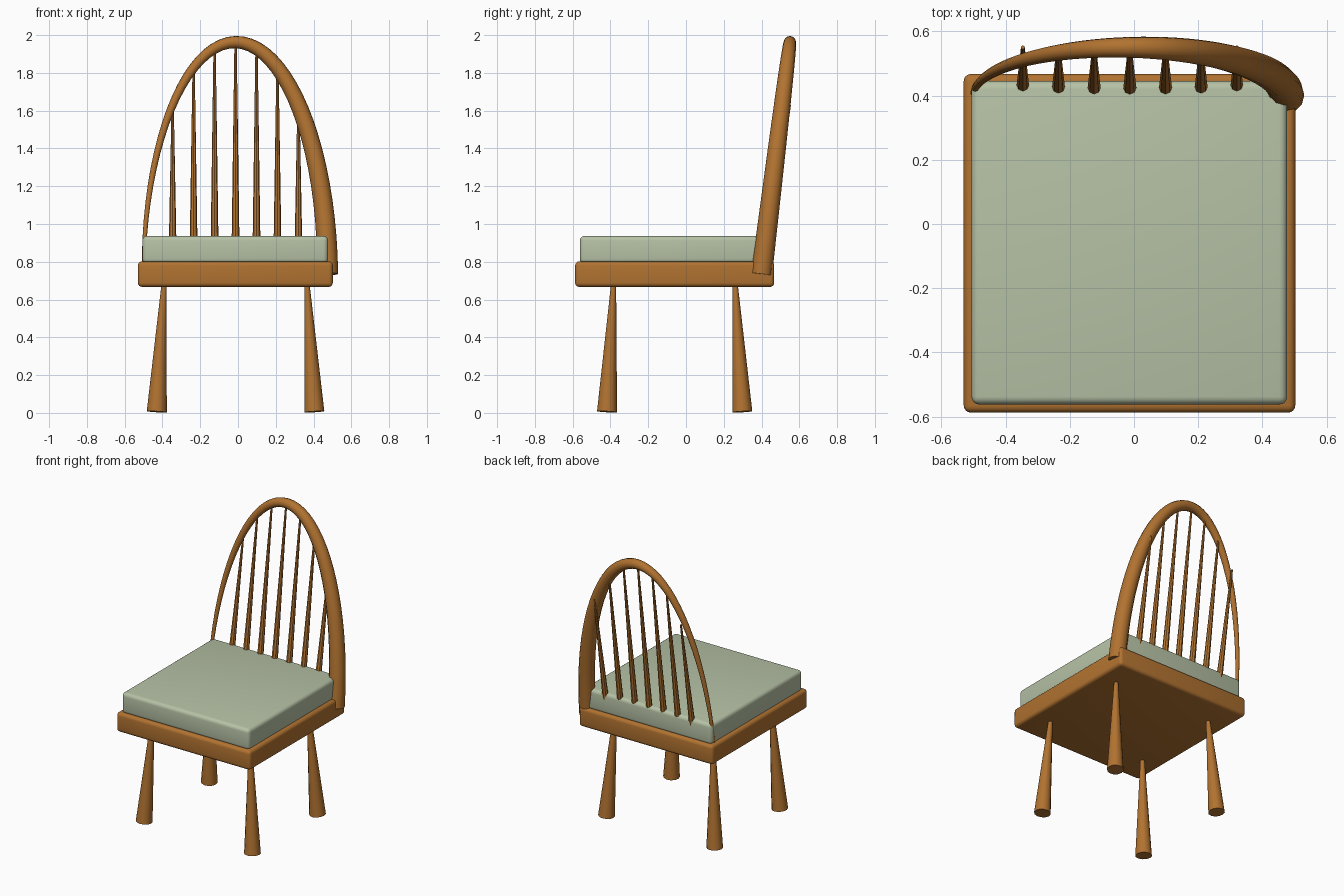
import bpy, bmesh, math
from mathutils import Vector

if "Cube" in bpy.data.objects:
    bpy.data.objects.remove(bpy.data.objects["Cube"])

CX = -0.013  # the seat, legs and hoop share this centre line


def material(name, rgb):
    m = bpy.data.materials.new(name)
    m.diffuse_color = (*rgb, 1)
    m.use_nodes = True
    m.node_tree.nodes["Principled BSDF"].inputs["Base Color"].default_value = m.diffuse_color
    return m


wood = material("warm wood", (0.44, 0.17, 0.03))
fabric = material("sage fabric", (0.47, 0.54, 0.38))


def finish(name, bm, mat):
    bmesh.ops.recalc_face_normals(bm, faces=bm.faces)
    me = bpy.data.meshes.new(name)
    bm.to_mesh(me)
    bm.free()
    me.materials.append(mat)
    ob = bpy.data.objects.new(name, me)
    bpy.context.collection.objects.link(ob)
    bpy.ops.object.select_all(action='DESELECT')
    ob.select_set(True)
    bpy.context.view_layer.objects.active = ob
    bpy.ops.object.shade_smooth_by_angle(angle=math.radians(40))
    return ob


def slab(name, x0, x1, y0, y1, z0, z1, bevel, mat):
    bm = bmesh.new()
    bmesh.ops.create_cube(bm, size=1)
    bmesh.ops.scale(bm, vec=(x1 - x0, y1 - y0, z1 - z0), verts=bm.verts)
    bmesh.ops.translate(bm, vec=((x0 + x1) / 2, (y0 + y1) / 2, (z0 + z1) / 2), verts=bm.verts)
    bmesh.ops.bevel(bm, geom=bm.edges[:], offset=bevel, segments=4, profile=0.5, affect='EDGES')
    return finish(name, bm, mat)


def tapered_tube(name, path, r0, r1, sides, mat, ref=Vector((0, 1, 0))):
    """Round tube along a path, its radius running from r0 to r1."""
    bm = bmesh.new()
    path = [Vector(p) for p in path]
    last = len(path) - 1
    rings = []
    for i, p in enumerate(path):
        t = (path[min(i + 1, last)] - path[max(i - 1, 0)]).normalized()
        u = t.cross(ref).normalized()
        v = t.cross(u)
        r = r0 + (r1 - r0) * i / last
        rings.append([bm.verts.new(p + r * (u * math.cos(a) + v * math.sin(a)))
                      for a in (2 * math.pi * k / sides for k in range(sides))])
    for a, b in zip(rings, rings[1:]):
        for k in range(sides):
            n = (k + 1) % sides
            bm.faces.new((a[k], a[n], b[n], b[k]))
    bm.faces.new(rings[0])
    bm.faces.new(rings[-1])
    return finish(name, bm, mat)


# Seat frame and cushion
slab("seat_frame", -0.53, 0.502, -0.587, 0.467, 0.667, 0.802, 0.022, wood)
slab("seat_cushion", -0.506, 0.477, -0.562, 0.445, 0.79, 0.937, 0.025, fabric)

# Splayed legs, thick at the floor
for row, y_foot, y_top in (("front", -0.418, -0.383), ("rear", 0.298, 0.26)):
    for side, s in (("left", -1), ("right", 1)):
        tapered_tube(f"{row}_{side}_leg",
                     [(CX + s * 0.417, y_foot, 0.006), (CX + s * 0.378, y_top, 0.69)],
                     0.053, 0.013, 12, wood)

# Leaning half-ellipse hoop that thickens from left to right
hoop = []
for i in range(41):
    a = math.pi * (1 - i / 40)
    h = math.sin(a)
    hoop.append((CX + 0.487 * math.cos(a), 0.40 + 0.15 * h, 0.735 + 1.228 * h))
tapered_tube("back_hoop", hoop, 0.009, 0.056, 12, wood, Vector((0, 1.228, -0.15)).normalized())

# Spindles rising to the hoop
for i in range(-3, 4):
    dx = 0.111 * i
    top = 0.735 + 1.228 * math.sqrt(1 - (dx / 0.487) ** 2)
    tapered_tube(f"back_spindle_{i + 4}", [(CX + dx, 0.40, 0.74), (CX + dx, 0.55, top)],
                 0.023, 0.006, 8, wood)
